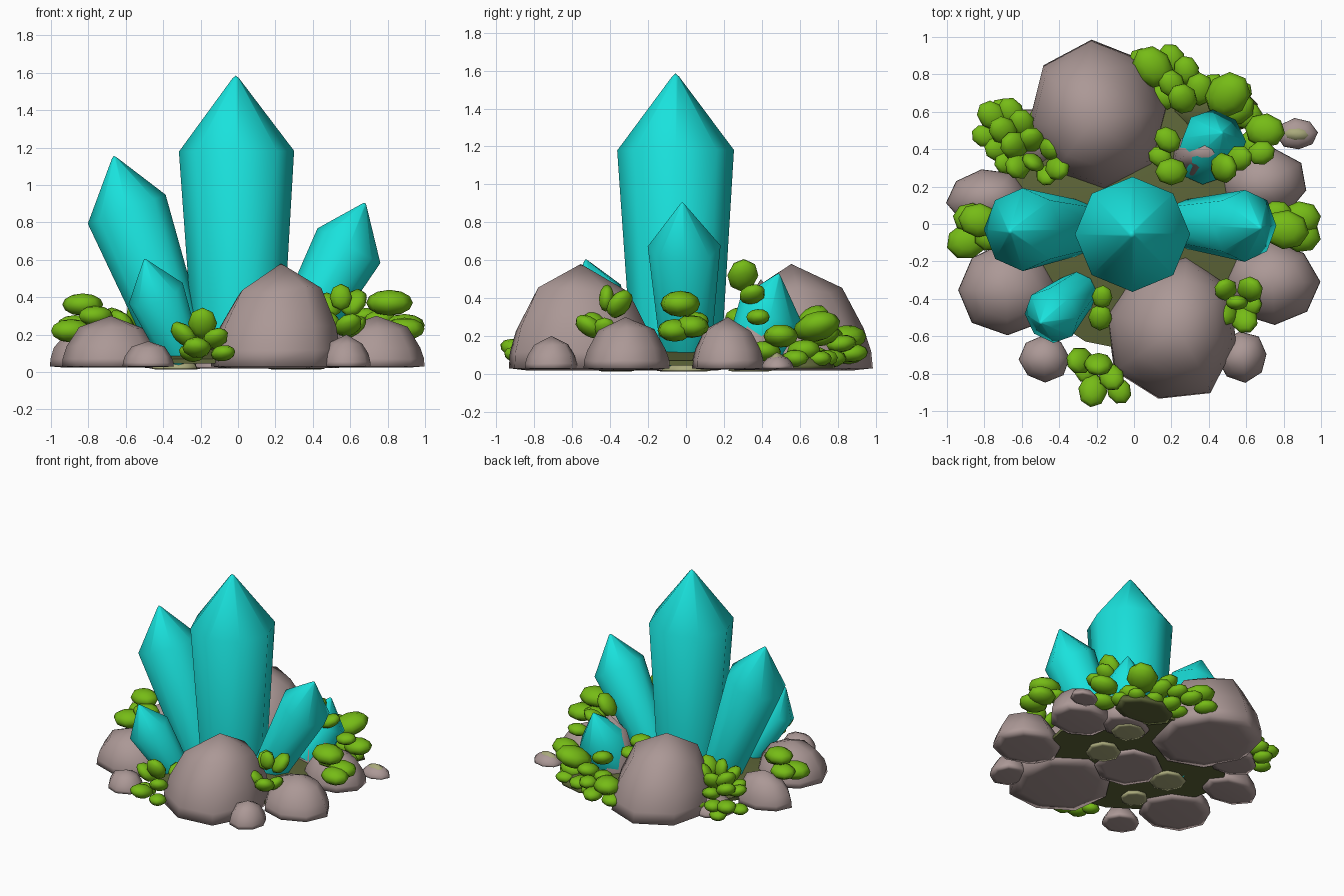
import bpy, bmesh, math, random
from mathutils import Vector, Matrix

random.seed(4)

def material(name, rgb):
    m = bpy.data.materials.new(name)
    m.diffuse_color = (*rgb, 1)
    return m

TEAL = material("teal crystal", (0.01, 0.76, 0.72))
STONE = material("warm grey stone", (0.41, 0.315, 0.305))
LEAF = material("leaf green", (0.18, 0.50, 0.008))
SOIL = material("olive soil", (0.11, 0.13, 0.04))
KHAKI = material("khaki pebble", (0.40, 0.40, 0.20))

def finish(bm, name, mat, angle):
    bmesh.ops.recalc_face_normals(bm, faces=bm.faces)
    me = bpy.data.meshes.new(name)
    bm.to_mesh(me)
    bm.free()
    me.materials.append(mat)
    ob = bpy.data.objects.new(name, me)
    bpy.context.collection.objects.link(ob)
    bpy.ops.object.select_all(action='DESELECT')
    ob.select_set(True)
    bpy.context.view_layer.objects.active = ob
    bpy.ops.object.shade_smooth_by_angle(angle=math.radians(angle))
    return ob

def loft(bm, rings, tip):
    """Skin closed rings of points, cap the bottom, fan to a tip."""
    rows = [[bm.verts.new(p) for p in r] for r in rings]
    n = len(rows[0])
    bm.faces.new(rows[0][::-1])
    for a, b in zip(rows, rows[1:]):
        for i in range(n):
            j = (i + 1) % n
            bm.faces.new((a[i], a[j], b[j], b[i]))
    t = bm.verts.new(tip)
    for i in range(n):
        bm.faces.new((rows[-1][i], rows[-1][(i + 1) % n], t))

def crystal(name, base, shoulder, tip, r0, r1):
    """Eight-sided shaft widening to the shoulder, then a point."""
    base, shoulder, tip = Vector(base), Vector(shoulder), Vector(tip)
    q = Vector((0, 0, 1)).rotation_difference(shoulder - base)
    ring = lambda c, r: [c + q @ Vector((r * math.cos(i * math.pi / 4),
                                         r * math.sin(i * math.pi / 4), 0)) for i in range(8)]
    bm = bmesh.new()
    d = (tip - shoulder) * 0.96
    loft(bm, [ring(base, r0), ring(shoulder, r1), ring(shoulder + d, r1 * 0.06)], tip)
    finish(bm, name, TEAL, 75)

def rock(name, cx, cy, rx, ry, h, phase=None, n=8, z0=0.03, mat=STONE, lean=(0, 0)):
    """Boulder: shallow underside, steep sides, low peaked cap that may lean."""
    phase = random.uniform(0, 1) if phase is None else phase
    jit = [random.uniform(0.95, 1.04) for _ in range(n)]
    rings = []
    for f, t in ((0.75, -0.02), (1.0, 0.0), (0.99, 0.15), (0.91, 0.38), (0.65, 0.73)):
        ring = []
        for i in range(n):
            a = phase + 2 * math.pi * i / n
            k = f * jit[i]
            s = max(t, 0)
            z = z0 + (h - z0) * t * (random.uniform(0.92, 1.08) if t > 0 else 1)
            ring.append((cx + lean[0] * s + rx * k * math.cos(a), cy + lean[1] * s + ry * k * math.sin(a), z))
        rings.append(ring)
    bm = bmesh.new()
    loft(bm, rings, (cx + lean[0], cy + lean[1], h))
    finish(bm, name, mat, 100)

def bush(name, root, leaves, tilt=0.6):
    """Flattened egg-shaped leaves pointing away from a shared root."""
    bm = bmesh.new()
    for x, y, z, s in leaves:
        d = Vector((x, y, z)) - Vector(root)
        d.z *= tilt
        rot = d.to_track_quat('X', 'Z').to_matrix().to_4x4()
        m = Matrix.Translation((x, y, z)) @ rot @ Matrix.Diagonal((s * 1.1, s * 0.92, s * 0.6, 1))
        bmesh.ops.create_uvsphere(bm, u_segments=8, v_segments=6, radius=1, matrix=m)
    finish(bm, name, LEAF, 75)

# Crystals
crystal("centre_crystal", (0, -0.05, 0.06), (-0.008, -0.055, 1.18), (-0.012, -0.055, 1.585), 0.235, 0.308)
crystal("left_crystal", (-0.30, -0.02, 0.08), (-0.595, -0.03, 0.87), (-0.665, -0.04, 1.155), 0.15, 0.222)
crystal("right_crystal", (0.27, 0, 0.09), (0.593, -0.01, 0.675), (0.68, -0.02, 0.905), 0.13, 0.192)
crystal("small_front_crystal", (-0.30, -0.36, 0.08), (-0.44, -0.49, 0.42), (-0.5, -0.53, 0.605), 0.11, 0.155)
crystal("small_back_crystal", (0.36, 0.34, 0.09), (0.43, 0.45, 0.34), (0.47, 0.49, 0.53), 0.14, 0.175)

# Flat pebbles under the crystal roots
rock("centre_root_stone", 0, -0.05, 0.25, 0.25, 0.1, z0=0.02)
for i, (x, y, r) in enumerate(((-0.33, -0.02, 0.13), (0.29, 0, 0.13), (-0.31, -0.37, 0.1), (0.34, 0.34, 0.12))):
    rock(f"root_pebble_{i + 1}", x, y, r, r, 0.08, z0=0.015, mat=KHAKI)

# Boulders around the base
rock("front_boulder", 0.2, -0.565, 0.365, 0.395, 0.58, -math.pi / 2 - 0.2, lean=(0.03, 0.01))
rock("back_boulder", -0.19, 0.585, 0.37, 0.405, 0.58, math.pi / 2 + 0.1, lean=(-0.03, -0.03))
rock("left_front_rock", -0.68, -0.35, 0.27, 0.25, 0.30)
rock("right_front_rock", 0.74, -0.32, 0.26, 0.23, 0.30, 0.05)
rock("right_back_rock", 0.69, 0.22, 0.235, 0.19, 0.30)
rock("left_back_rock", -0.78, 0.14, 0.22, 0.16, 0.28)
rock("crystal_side_rock", 0.39, 0.365, 0.19, 0.14, 0.5, lean=(0, 0.03))
rock("left_pebble", -0.48, -0.72, 0.135, 0.125, 0.165)
rock("right_pebble", 0.58, -0.71, 0.135, 0.135, 0.2)
rock("back_right_pebble", 0.87, 0.48, 0.11, 0.085, 0.105)
rock("back_right_soil", 0.42, 0.62, 0.24, 0.16, 0.14, mat=SOIL)
rock("back_left_rock", -0.54, 0.46, 0.18, 0.16, 0.16)
rock("khaki_pebble_cap", 0.87, 0.48, 0.085, 0.045, 0.115, z0=0.05, mat=KHAKI)

# Low soil mound under everything
bm = bmesh.new()
soil = lambda r, z: [(r * math.cos(i * math.pi / 8), r * math.sin(i * math.pi / 8), z) for i in range(16)]
loft(bm, [soil(0.68, 0.045), soil(0.68, 0.07), soil(0.4, 0.12)], (0, 0, 0.14))
finish(bm, "soil_mound", SOIL, 30)

# Leaf clusters
bush("left_bush", (-0.62, 0, 0.2), [
    (-0.83, 0.02, 0.36, 0.1), (-0.89, -0.09, 0.22, 0.105), (-0.76, -0.06, 0.3, 0.09), (-0.87, 0.03, 0.25, 0.09)], 0)
bush("right_bush", (0.6, 0, 0.25), [
    (0.81, -0.03, 0.37, 0.115), (0.89, -0.06, 0.23, 0.1), (0.89, 0.03, 0.25, 0.1), (0.76, 0.05, 0.28, 0.08)], 0)
bush("front_bush", (-0.19, -0.68, 0.03), [
    (-0.19, -0.75, 0.26, 0.085), (-0.29, -0.73, 0.2, 0.08), (-0.22, -0.89, 0.13, 0.085),
    (-0.12, -0.82, 0.18, 0.075), (-0.08, -0.89, 0.1, 0.07), (-0.18, -0.5, 0.16, 0.07),
    (-0.17, -0.39, 0.2, 0.06), (-0.25, -0.78, 0.1, 0.07)])
bush("front_right_bush", (0.55, -0.43, 0.15), [
    (0.49, -0.35, 0.36, 0.07), (0.62, -0.35, 0.37, 0.08), (0.59, -0.51, 0.25, 0.08),
    (0.49, -0.48, 0.27, 0.07), (0.55, -0.42, 0.4, 0.065), (0.62, -0.43, 0.24, 0.07)])
bush("back_left_bush", (-0.52, 0.36, 0.05), [
    (-0.76, 0.58, 0.15, 0.08), (-0.66, 0.6, 0.14, 0.075), (-0.8, 0.47, 0.1, 0.065),
    (-0.7, 0.5, 0.24, 0.08), (-0.6, 0.54, 0.2, 0.075), (-0.55, 0.45, 0.25, 0.08),
    (-0.64, 0.42, 0.27, 0.085), (-0.73, 0.4, 0.2, 0.07), (-0.62, 0.31, 0.26, 0.08),
    (-0.54, 0.33, 0.3, 0.07), (-0.45, 0.4, 0.27, 0.07), (-0.41, 0.3, 0.28, 0.075),
    (-0.68, 0.33, 0.2, 0.07), (-0.7, 0.6, 0.08, 0.07), (-0.5, 0.56, 0.1, 0.07), (-0.47, 0.26, 0.2, 0.06)])
bush("back_right_bush", (0.35, 0.55, 0.03), [
    (0.1, 0.84, 0.19, 0.11), (0.2, 0.88, 0.11, 0.08), (0.28, 0.82, 0.16, 0.075),
    (0.26, 0.67, 0.3, 0.085), (0.5, 0.69, 0.25, 0.125), (0.7, 0.5, 0.2, 0.1),
    (0.35, 0.72, 0.2, 0.085), (0.3, 0.76, 0.08, 0.08), (0.42, 0.72, 0.08, 0.08),
    (0.54, 0.62, 0.12, 0.1), (0.65, 0.42, 0.12, 0.09), (0.2, 0.75, 0.2, 0.075),
    (0.56, 0.7, 0.08, 0.07), (0.16, 0.68, 0.1, 0.07), (0.6, 0.58, 0.08, 0.08), (0.05, 0.86, 0.1, 0.08)], 0.3)
bush("crystal_bush", (0.37, 0.28, 0.25), [
    (0.48, 0.3, 0.52, 0.09), (0.56, 0.35, 0.42, 0.075), (0.2, 0.28, 0.3, 0.08),
    (0.18, 0.45, 0.28, 0.07), (0.14, 0.36, 0.24, 0.06), (0.68, 0.38, 0.3, 0.07)])
